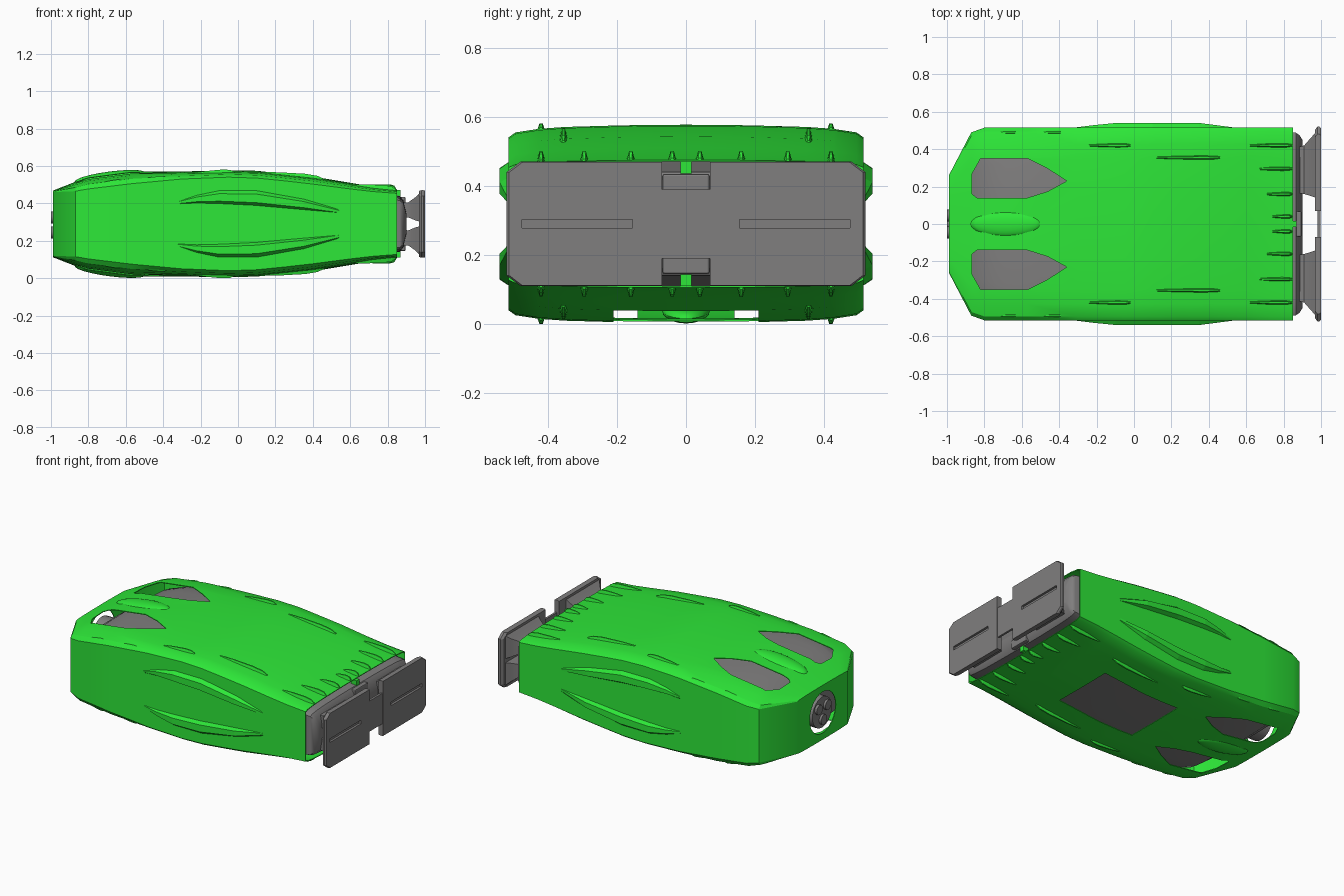
import bpy, bmesh, math
from mathutils import Matrix

if "Cube" in bpy.data.objects:
    bpy.data.objects.remove(bpy.data.objects["Cube"])

ZC = 0.29  # mid height; the model is mirrored above and below it


def material(name, rgb):
    m = bpy.data.materials.new(name)
    m.diffuse_color = (*rgb, 1)
    m.use_nodes = True
    m.node_tree.nodes["Principled BSDF"].inputs["Base Color"].default_value = m.diffuse_color
    return m


GREEN = material("hull green", (0.03, 0.91, 0.045))
GREY = material("metal grey", (0.215, 0.21, 0.21))


def make(name, verts, faces, mat, smooth=None, bevel=0):
    bm = bmesh.new()
    vs = [bm.verts.new(v) for v in verts]
    for f in faces:
        bm.faces.new([vs[i] for i in f])
    bmesh.ops.recalc_face_normals(bm, faces=bm.faces)
    me = bpy.data.meshes.new(name)
    bm.to_mesh(me)
    bm.free()
    me.materials.append(mat)
    ob = bpy.data.objects.new(name, me)
    bpy.context.collection.objects.link(ob)
    if bevel:
        b = ob.modifiers.new("bevel", 'BEVEL')
        b.width, b.segments = bevel, 2
    if smooth:
        shade(ob, smooth)
    return ob


def shade(ob, angle):
    bpy.ops.object.select_all(action='DESELECT')
    ob.select_set(True)
    bpy.context.view_layer.objects.active = ob
    bpy.ops.object.shade_smooth_by_angle(angle=math.radians(angle))


def loft(name, rings, mat, **kw):
    """Skin a list of equal closed rings and cap both ends."""
    n = len(rings[0])
    faces = [[r * n + i, r * n + (i + 1) % n, (r + 1) * n + (i + 1) % n, (r + 1) * n + i]
             for r in range(len(rings) - 1) for i in range(n)]
    faces += [list(range(n)), [(len(rings) - 1) * n + i for i in range(n)]]
    return make(name, [v for r in rings for v in r], faces, mat, **kw)


def box(name, x, y, z, mat, **kw):
    ring = lambda a: [(a, y[0], z[0]), (a, y[1], z[0]), (a, y[1], z[1]), (a, y[0], z[1])]
    return loft(name, [ring(x[0]), ring(x[1])], mat, **kw)


def rod(name, x0, x1, y, z, ry, rz, mat, n=24):
    ring = lambda x: [(x, y + ry * math.cos(2 * math.pi * i / n),
                       z + rz * math.sin(2 * math.pi * i / n)) for i in range(n)]
    return loft(name, [ring(x0), ring(x1)], mat, smooth=40)


def cut(ob, cutter):
    m = ob.modifiers.new("cut", 'BOOLEAN')
    m.operation, m.solver, m.object = 'DIFFERENCE', 'EXACT', cutter
    bpy.context.view_layer.objects.active = ob
    bpy.ops.object.modifier_apply(modifier=m.name)
    bpy.data.objects.remove(cutter)


# Hull stations: x, half width, side half height, crown half height
ST = [(-.99, .26, .17, .178), (-.87, .49, .175, .225), (-.80, .515, .187, .25),
      (-.57, .515, .215, .28), (-.3, .515, .24, .28), (-.05, .515, .25, .287),
      (.1, .515, .245, .284), (.25, .515, .23, .268), (.4, .515, .213, .253),
      (.6, .515, .187, .22), (.72, .515, .173, .2), (.85, .515, .163, .185)]
PROFILE = [(1, 0), (.96, .4), (.83, .68), (.68, .83), (.35, .96), (0, 1)]


def hull_ring(x, w, hs, ht):
    top = [(w * f, hs + (ht - hs) * g) for f, g in PROFILE]
    top += [(-y, z) for y, z in reversed(top[:-1])]
    return ([(x, y, ZC + z) for y, z in top] + [(x, y, ZC - z) for y, z in reversed(top)])


def lerp(table, t):
    for a, b in zip(table, table[1:]):
        if a[0] <= t <= b[0]:
            k = (t - a[0]) / (b[0] - a[0])
            return [p + (q - p) * k for p, q in zip(a, b)]
    return table[-1]


def surface(x, y):
    """Half height of the hull crown at a plan position."""
    _, w, hs, ht = lerp(ST, x)
    g = lerp(sorted(PROFILE), min(abs(y) / w, 1))[1]
    return hs + (ht - hs) * g


hull = loft("hull_shell", [hull_ring(*s) for s in ST], GREEN)
T = .005
inner = [(x, w - T, a - T, b - T) for x, w, a, b in ST]
inner[0] = (-.985, .262, .163, .171)
inner[-1] = (.90, .515 - T, .153, .175)
cut(hull, loft("cutter", [hull_ring(*s) for s in inner], GREEN))

# Intake openings in crown and belly
TEAR = [(-.865, .16), (-.84, .14), (-.57, .14), (-.46, .175), (-.36, .23),
        (-.46, .295), (-.57, .35), (-.82, .35), (-.865, .27)]
for sz in (1, -1):
    for sy in (1, -1):
        cut(hull, loft("cutter", [[(x, sy * y, ZC + sz * h) for x, y in TEAR]
                                  for h in (.1, .4)], GREEN))

# Nose hole, connector port and studs
cut(hull, rod("cutter", -1.1, -.9, 0, ZC, .135, .135, GREEN))
rod("nose_port", -.985, -.8, 0, ZC, .1, .1, GREY)
for y, z in ((.045, .035), (-.045, .035), (0, -.045)):
    rod("port_stud", -1.0, -.97, y, ZC + z, .032, .032, GREY, 12)

# Belly hatch opening
cut(hull, box("cutter", (-.16, .40), (-.21, .21), (-.1, .15), GREEN))
shade(hull, 28)

# Grey inner body, seen through every opening and ending as the rear bulkhead
BODY = [(-.88, .38, .10, .13), (-.80, .45, .15, .19), (-.68, .485, .18, .228),
        (-.5, .49, .205, .247), (-.3, .49, .215, .247), (.1, .49, .215, .247),
        (.4, .49, .19, .228), (.6, .49, .165, .195), (.8, .49, .135, .157),
        (.865, .488, .125, .15), (.885, .475, .105, .125), (.90, .45, .05, .06)]
loft("inner_body", [hull_ring(*s) for s in BODY], GREY, smooth=40)

# Side ridges: x, outer y, lower and upper offset from mid height
RIDGE = [(-.33, .514, .105, .12), (-.22, .528, .11, .155), (-.1, .54, .107, .18),
         (.1, .54, .097, .18), (.35, .54, .075, .135), (.55, .514, .055, .075)]
for sy in (1, -1):
    for sz in (1, -1):
        loft("side_ridge", [[(x, sy * .512, ZC + sz * lo),
                             (x, sy * yo, ZC + sz * (lo + .2 * (hi - lo))),
                             (x, sy * yo, ZC + sz * (hi - .25 * (hi - lo))),
                             (x, sy * .512, ZC + sz * hi)] for x, yo, lo, hi in RIDGE], GREEN)

# Raised fins on crown and belly: start, end, y, height
FINS = [(-.71, -.63, .49, .004), (-.48, -.39, .49, .004), (-.24, -.02, .42, .016),
        (.12, .46, .355, .018), (.62, .845, .42, .022), (.67, .845, .295, .022),
        (.71, .845, .16, .022), (.74, .845, .04, .022)]
for x0, x1, y, h in FINS:
    for sy in (1, -1):
        for sz in (1, -1):
            rings = []
            for t, k in ((0, .15), (.3, .65), (.7, 1), (.9, .85), (1, .25)):
                x = x0 + (x1 - x0) * t
                s = surface(x, y)
                w = .006 + .006 * k
                rings.append([(x, sy * (y + a), ZC + sz * (s + b)) for a, b in
                              ((-w, -.005), (-w * .4, h * k), (w * .4, h * k), (w, -.005))])
            loft("crown_fin", rings, GREEN)

# Oval blister between the intakes
for sz in (1, -1):
    bm = bmesh.new()
    bmesh.ops.create_uvsphere(bm, u_segments=24, v_segments=12, radius=1)
    bmesh.ops.transform(bm, verts=bm.verts, matrix=Matrix.Translation((-.685, 0, ZC + sz * .25))
                        @ Matrix.Rotation(-sz * .13, 4, 'Y') @ Matrix.Diagonal((.19, .07, .03, 1)))
    me = bpy.data.meshes.new("nose_blister")
    bm.to_mesh(me)
    bm.free()
    me.materials.append(GREEN)
    ob = bpy.data.objects.new("nose_blister", me)
    bpy.context.collection.objects.link(ob)
    shade(ob, 40)

# Rear plates with flared struts
for sy in (1, -1):
    outline = [(.07, .10), (.07, .18), (.48, .18), (.52, .15), (.52, -.15), (.48, -.18),
               (.07, -.18), (.07, -.10)]
    ring = lambda x, k: [(x, sy * (.07 + (y - .07) * k), ZC + z * (.5 + k / 2)) for y, z in outline]
    plate = loft("rear_plate", [ring(.967, .96), ring(.98, 1), ring(.992, 1), ring(1.0, .985)], GREY)
    cut(plate, box("cutter", (.985, 1.1), sorted((sy * .155, sy * .475)), (ZC - .012, ZC + .012), GREY))
    for sz in (1, -1):
        loft("plate_strut", [[(x, sy * y, ZC + sz * z) for y, z in
                              ((a, c), (b, c), (b, d), (a, d))] for x, a, b, c, d in
                             ((.875, .165, .41, .03, .115), (.91, .16, .42, .035, .115),
                              (.945, .15, .46, .02, .14), (.972, .14, .49, .012, .165))],
             GREY, smooth=35)

# Centre link and latches
box("plate_link", (.982, .996), (-.075, .075), (ZC - .1, ZC + .1), GREY)
for sz in (1, -1):
    box("latch_block", (.86, .895), (-.068, .068), sorted((ZC + sz * .09, ZC + sz * .145)), GREY, bevel=.006)
    box("latch_hook", (.83, .868), (-.016, .016), sorted((ZC + sz * .145, ZC + sz * .18)), GREEN)
